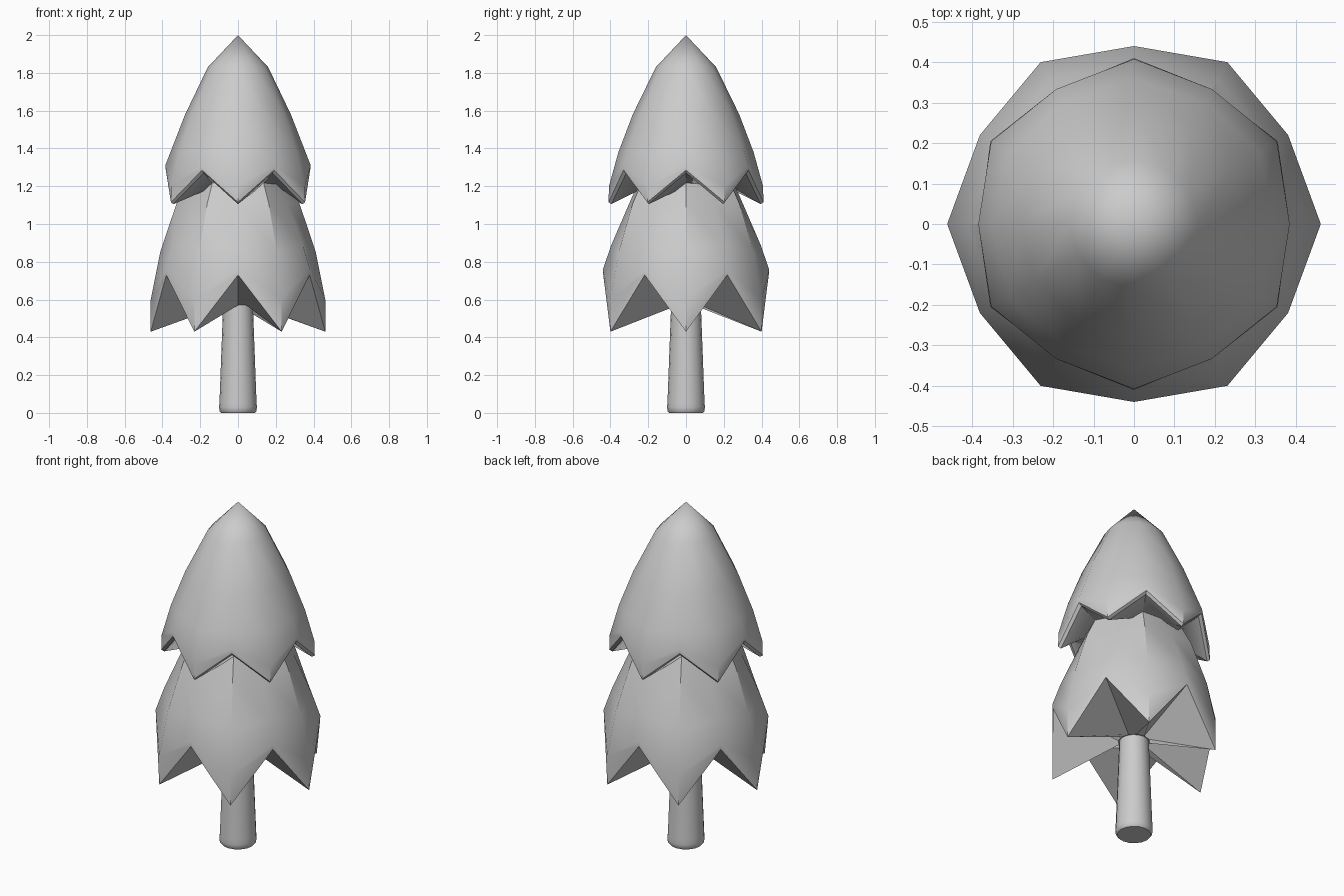
import bpy, bmesh
from math import cos, sin, pi, radians

if "Cube" in bpy.data.objects:
    bpy.data.objects.remove(bpy.data.objects["Cube"])


def loft(name, prof_a, prof_b, sides, start, apex, base_z):
    """Loft rings whose even / odd corners follow two (r, z) profiles, closed top and bottom."""
    bm = bmesh.new()
    rings = []
    for a, b in zip(prof_a, prof_b):
        ring = []
        for i in range(sides):
            r, z = (a, b)[i % 2]
            t = start + 2 * pi * i / sides
            ring.append(bm.verts.new((r * cos(t), r * sin(t), z)))
        rings.append(ring)
    top = bm.verts.new((0, 0, apex))
    low = bm.verts.new((0, 0, base_z))
    for i in range(sides):
        j = (i + 1) % sides
        bm.faces.new((top, rings[0][i], rings[0][j]))
        bm.faces.new((low, rings[-1][j], rings[-1][i]))
        for u, v in zip(rings, rings[1:]):
            bm.faces.new((u[i], v[i], v[j], u[j]))
    bmesh.ops.recalc_face_normals(bm, faces=bm.faces)
    me = bpy.data.meshes.new(name)
    bm.to_mesh(me)
    bm.free()
    ob = bpy.data.objects.new(name, me)
    bpy.context.collection.objects.link(ob)
    bpy.ops.object.select_all(action='DESELECT')
    ob.select_set(True)
    bpy.context.view_layer.objects.active = ob
    bpy.ops.object.shade_smooth_by_angle(angle=radians(35))
    return ob


# Trunk: slight taper with a rounded foot
trunk = [(0.077, 0.62), (0.098, 0.06), (0.10, 0.03), (0.098, 0.01), (0.09, 0.0)]
loft("trunk", trunk, trunk, 16, 0, 0.62, 0.0)

# Lower foliage: tips on the x axis, notches between
loft("lower_foliage",
     [(0.20, 1.36), (0.325, 1.11), (0.412, 0.85), (0.462, 0.60), (0.462, 0.43), (0.085, 0.57)],
     [(0.19, 1.36), (0.30, 1.11), (0.395, 0.89), (0.44, 0.76), (0.438, 0.73), (0.085, 0.57)],
     12, 0, 1.40, 0.57)

# Upper foliage: tips turned by 30 degrees, thin rim at the hem
loft("upper_foliage",
     [(0.16, 1.83), (0.282, 1.58), (0.358, 1.38), (0.408, 1.20), (0.41, 1.115), (0.395, 1.105), (0.24, 1.20)],
     [(0.16, 1.83), (0.280, 1.58), (0.350, 1.40), (0.385, 1.31), (0.382, 1.285), (0.365, 1.27), (0.24, 1.20)],
     12, pi / 6, 2.0, 1.20)
